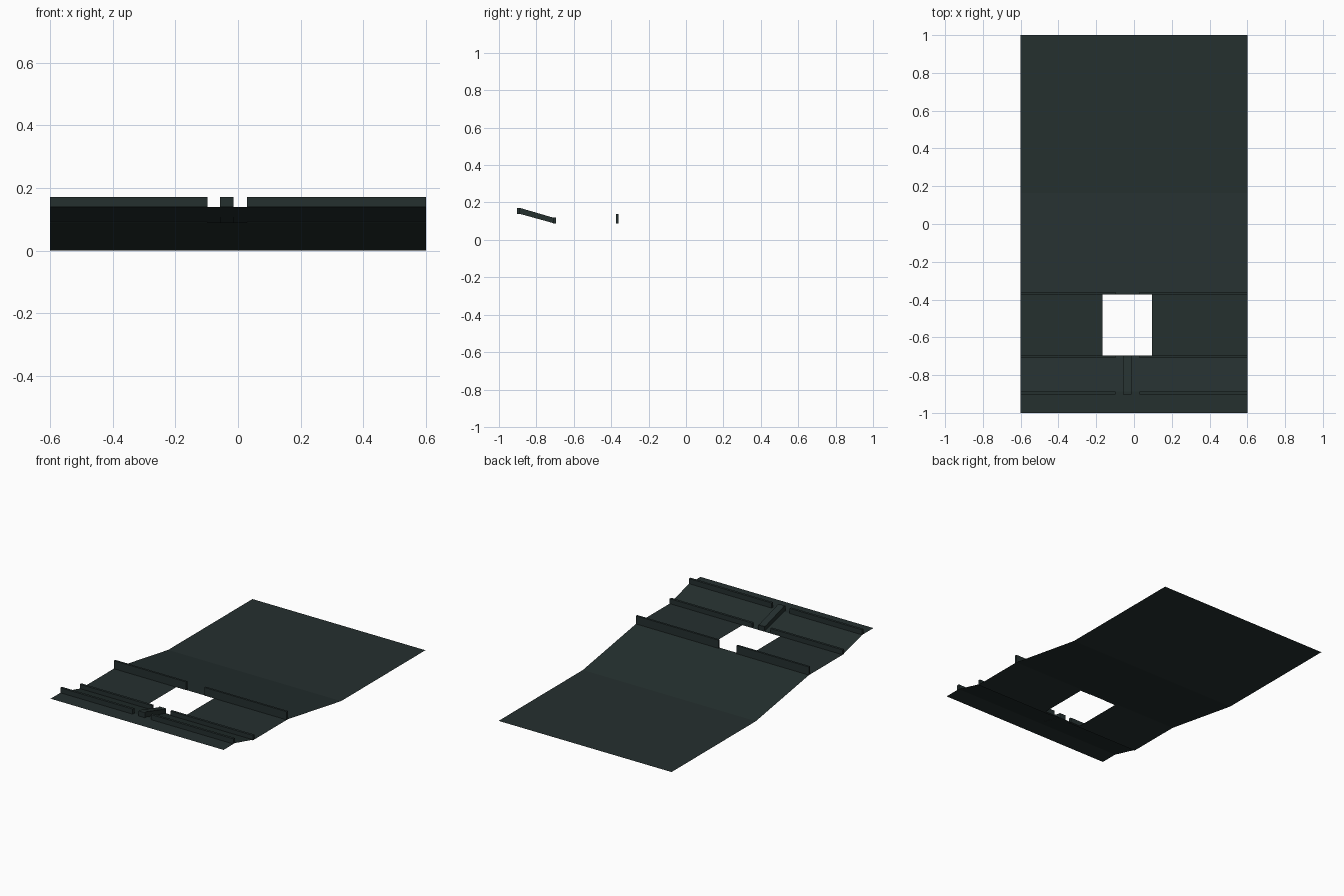
import bpy, bmesh

if "Cube" in bpy.data.objects:
    bpy.data.objects.remove(bpy.data.objects["Cube"])

mat = bpy.data.materials.new("dark slate")
mat.diffuse_color = (0.018, 0.029, 0.028, 1)
mat.use_nodes = True
mat.node_tree.nodes["Principled BSDF"].inputs["Base Color"].default_value = mat.diffuse_color


def make(name, bm):
    bmesh.ops.recalc_face_normals(bm, faces=bm.faces)
    me = bpy.data.meshes.new(name)
    bm.to_mesh(me)
    bm.free()
    me.materials.append(mat)
    ob = bpy.data.objects.new(name, me)
    bpy.context.collection.objects.link(ob)
    return ob


# folded thin sheet: (y, z) profile swept across x, with a rectangular opening
profile = [(-1, 0.139), (-0.888, 0.139), (-0.695, 0.088), (-0.372, 0.088),
           (-0.361, 0.088), (0.165, 0), (1, 0)]
xs = [-0.6, -0.167, 0.095, 0.6]
bm = bmesh.new()
grid = [[bm.verts.new((x, y, z)) for x in xs] for y, z in profile]
for j in range(len(profile) - 1):
    for i in range(len(xs) - 1):
        if i == 1 and j == 2:
            continue  # opening
        bm.faces.new((grid[j][i], grid[j][i + 1], grid[j + 1][i + 1], grid[j + 1][i]))
ob = make("folded_floor", bm)
if ob.data.polygons[0].normal.z < 0:
    ob.data.flip_normals()


# solid bar: (y, z) outline extruded from x0 to x1
def bar(name, outline, x0, x1):
    bm = bmesh.new()
    face = bm.faces.new([bm.verts.new((x0, y, z)) for y, z in outline])
    ext = bmesh.ops.extrude_face_region(bm, geom=[face])
    for v in ext["geom"]:
        if isinstance(v, bmesh.types.BMVert):
            v.co.x = x1
    # the start cap is kept by building it again if the extrusion removed it
    edges = [e for e in bm.edges if e.is_boundary]
    if edges:
        bmesh.ops.holes_fill(bm, edges=edges)
    make(name, bm)


def rect(y0, y1, z0, z1):
    return [(y0, z0), (y1, z0), (y1, z1), (y0, z1)]


# cross ribs, split by a central gap
ribs = {"front_rib": rect(-0.903, -0.888, 0.139, 0.171),
        "middle_rib": rect(-0.71, -0.695, 0.088, 0.119),
        "rear_rib": rect(-0.374, -0.361, 0.088, 0.139)}
for name, outline in ribs.items():
    bar(name + "_left", outline, -0.6, -0.098)
    bar(name + "_right", outline, 0.028, 0.6)

# sloping centre rib
bar("centre_rib", [(-0.903, 0.139), (-0.888, 0.139), (-0.71, 0.09), (-0.695, 0.088),
                   (-0.695, 0.119), (-0.71, 0.119), (-0.888, 0.171), (-0.903, 0.171)],
    -0.057, -0.014)
